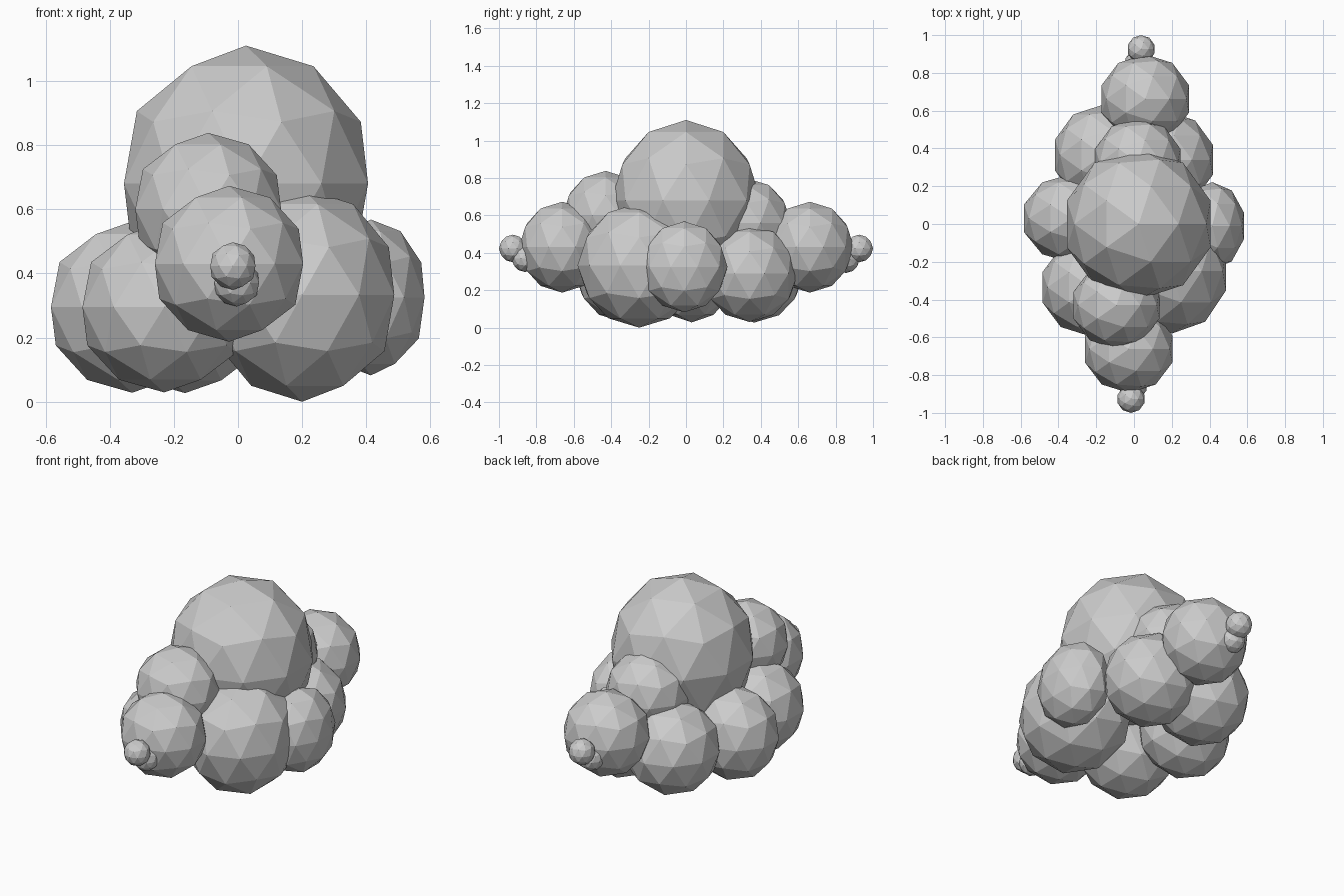
import bpy


def puff(name, centre, radii):
    """One faceted cloud puff: an 80-face icosphere stretched to its radii."""
    bpy.ops.mesh.primitive_ico_sphere_add(subdivisions=2, radius=1, location=centre)
    ob = bpy.context.object
    ob.name = name
    ob.scale = radii
    bpy.ops.object.transform_apply(location=False, rotation=False, scale=True)
    return ob


# name, centre, radii
PUFFS = [
    # large crown
    ("crown_puff", (0.025, 0.0, 0.68), (0.40, 0.40, 0.43)),
    # shoulders on the crown's front and back
    ("front_shoulder_puff", (-0.093, -0.43, 0.60), (0.239, 0.23, 0.238)),
    ("back_shoulder_puff", (0.02, 0.325, 0.56), (0.237, 0.237, 0.238)),
    # ring of base puffs
    ("left_front_base_puff", (-0.23, -0.335, 0.295), (0.268, 0.26, 0.266)),
    ("left_middle_base_puff", (-0.33, 0.03, 0.295), (0.266, 0.235, 0.267)),
    ("left_back_base_puff", (-0.165, 0.365, 0.293), (0.266, 0.266, 0.266)),
    ("right_front_base_puff", (0.20, -0.25, 0.333), (0.302, 0.33, 0.333)),
    ("right_middle_base_puff", (0.414, -0.01, 0.325), (0.176, 0.232, 0.243)),
    ("right_back_base_puff", (0.17, 0.34, 0.29), (0.26, 0.258, 0.26)),
    # end puffs
    ("front_end_puff", (-0.028, -0.662, 0.43), (0.243, 0.232, 0.243)),
    ("back_end_puff", (0.06, 0.662, 0.43), (0.243, 0.236, 0.243)),
    # tiny wisps at both tips
    ("front_upper_wisp", (-0.016, -0.926, 0.423), (0.074, 0.074, 0.074)),
    ("front_lower_wisp", (-0.004, -0.86, 0.37), (0.073, 0.073, 0.073)),
    ("back_upper_wisp", (0.038, 0.926, 0.423), (0.074, 0.074, 0.074)),
    ("back_lower_wisp", (0.025, 0.855, 0.365), (0.073, 0.073, 0.073)),
]

for name, centre, radii in PUFFS:
    puff(name, centre, radii)
